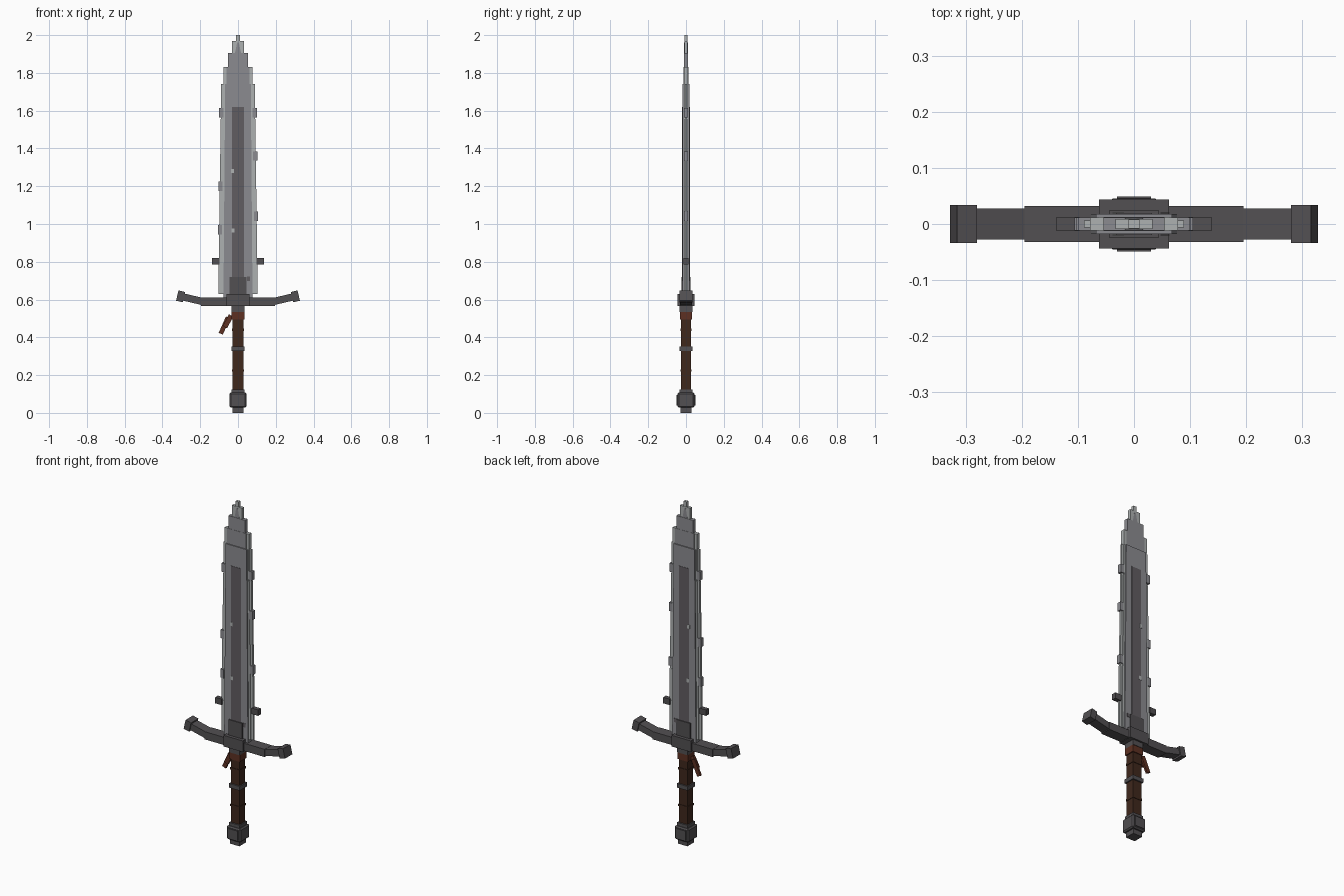
import bpy, bmesh, math
from mathutils import Matrix, Vector

cube = bpy.data.objects.get("Cube")
if cube:
    bpy.data.objects.remove(cube, do_unlink=True)


def material(name, rgb):
    m = bpy.data.materials.new(name)
    m.use_nodes = True
    m.diffuse_color = (*rgb, 1)
    m.node_tree.nodes["Principled BSDF"].inputs["Base Color"].default_value = (*rgb, 1)
    return m


STEEL = material("blade steel", (0.26, 0.26, 0.28))
EDGE = material("sharpened edge", (0.42, 0.44, 0.44))
FULLER = material("fuller steel", (0.12, 0.11, 0.12))
IRON = material("dark iron", (0.085, 0.08, 0.085))
GRIP = material("brown leather", (0.05, 0.021, 0.012))
STRAP = material("red leather", (0.11, 0.03, 0.016))


def block(name, mat, x, y, z0, z1, top=1.0, cx=0.0, cy=0.0, tilt=0.0, bevel=0.0):
    """Box with half widths x, y from z0 to z1, narrowed in x by top."""
    bm = bmesh.new()
    bmesh.ops.create_cube(bm, size=2)
    h = (z1 - z0) / 2
    for v in bm.verts:
        k = top if v.co.z > 0 else 1
        v.co = Vector((v.co.x * x * k, v.co.y * y, v.co.z * h))
    if bevel:
        bmesh.ops.bevel(bm, geom=bm.edges[:], offset=bevel, segments=1, affect='EDGES')
    bm.transform(Matrix.Translation((cx, cy, (z0 + z1) / 2)) @ Matrix.Rotation(tilt, 4, 'Y'))
    mesh = bpy.data.meshes.new(name)
    bm.to_mesh(mesh)
    bm.free()
    mesh.materials.append(mat)
    ob = bpy.data.objects.new(name, mesh)
    bpy.context.collection.objects.link(ob)
    return ob


# Blade core, fuller and the stepped point
block("blade_core", STEEL, 0.077, 0.018, 0.6, 1.74, top=0.88)
block("fuller", FULLER, 0.032, 0.02, 0.63, 1.62)
block("point_edge_wide", EDGE, 0.078, 0.0115, 1.74, 1.83)
block("point_core", STEEL, 0.062, 0.0125, 1.74, 1.83)
block("point_middle", STEEL, 0.054, 0.0115, 1.83, 1.905)
block("point_narrow", EDGE, 0.033, 0.009, 1.905, 1.97)
block("point_ridge", STEEL, 0.016, 0.0095, 1.905, 1.96, top=0.3)
block("point_tip", EDGE, 0.01, 0.008, 1.97, 2.0)

# Worn cutting edges in slightly narrowing sections, with nicks
SECTIONS = 6
Z0, Z1 = 0.63, 1.74
for side, label in ((1, "left"), (-1, "right")):
    step = (Z1 - Z0) / SECTIONS
    for i in range(SECTIONS):
        outer = 0.104 - 0.003 * i
        inner = 0.074 - 0.0018 * i
        z = Z0 + i * step
        block(f"edge_{label}_{i}", EDGE, (outer - inner) / 2, 0.006, z, z + step,
              cx=side * (outer + inner) / 2)
        block(f"edge_bevel_{label}_{i}", EDGE, (outer - inner) / 4, 0.011, z, z + step,
              cx=side * (inner + (outer - inner) / 4))
    nicks = (1.04, 1.36, 1.59) if side > 0 else (0.97, 1.2, 1.59)
    for i, z in enumerate(nicks):
        block(f"nick_{label}_{i}", STEEL, 0.011, 0.0115, z - 0.025, z + 0.025,
              cx=side * (0.099 - 0.011 * (z - Z0)))
    block(f"lug_{label}", IRON, 0.0205, 0.0125, 0.785, 0.82, cx=side * 0.118)

# Small chips on the blade faces
for face in (-1, 1):
    for i, (x, z) in enumerate(((-0.03, 1.28), (-0.026, 0.965), (0.055, 0.71))):
        block(f"chip_{face}_{i}", EDGE if i < 2 else FULLER, 0.008, 0.001, z - 0.011, z + 0.011,
              cx=x, cy=face * 0.0198)

# Guard
block("blade_collar", IRON, 0.044, 0.025, 0.62, 0.72)
block("guard_center", IRON, 0.062, 0.044, 0.565, 0.63)
block("guard_bar", IRON, 0.195, 0.032, 0.567, 0.612)
for side, label in ((1, "left"), (-1, "right")):
    a, b = Vector((0.185, 0, 0.589)), Vector((0.3, 0, 0.616))
    tilt = -side * math.atan2(b.z - a.z, b.x - a.x)
    mid = (a + b) / 2
    block(f"guard_arm_{label}", IRON, (b - a).length / 2, 0.028, mid.z - 0.019, mid.z + 0.019,
          cx=side * mid.x, tilt=tilt)
    block(f"guard_end_{label}", IRON, 0.018, 0.034, 0.589, 0.645, cx=side * 0.304, tilt=tilt)

# Grip with bands
block("guard_ferrule", IRON, 0.034, 0.034, 0.535, 0.57)
block("grip", GRIP, 0.028, 0.026, 0.11, 0.54)
block("grip_wrap", STRAP, 0.034, 0.031, 0.495, 0.535)
block("grip_ring", IRON, 0.035, 0.034, 0.328, 0.352)
for i, z in enumerate((0.225, 0.44)):
    block(f"grip_cord_{i}", GRIP, 0.031, 0.029, z - 0.006, z + 0.006)

# Loose strap ends
block("strap_upper", STRAP, 0.013, 0.008, 0.45, 0.52, cx=-0.053, cy=-0.006, tilt=math.radians(28))
block("strap_lower", STRAP, 0.012, 0.006, 0.415, 0.51, cx=-0.072, cy=0.006, tilt=math.radians(24))

# Pommel
block("pommel_ferrule", IRON, 0.034, 0.034, 0.1, 0.125)
block("pommel", IRON, 0.045, 0.045, 0.028, 0.107, bevel=0.007)
block("pommel_plate", IRON, 0.03, 0.049, 0.04, 0.096)
block("pommel_foot", IRON, 0.03, 0.03, 0.0, 0.03)
